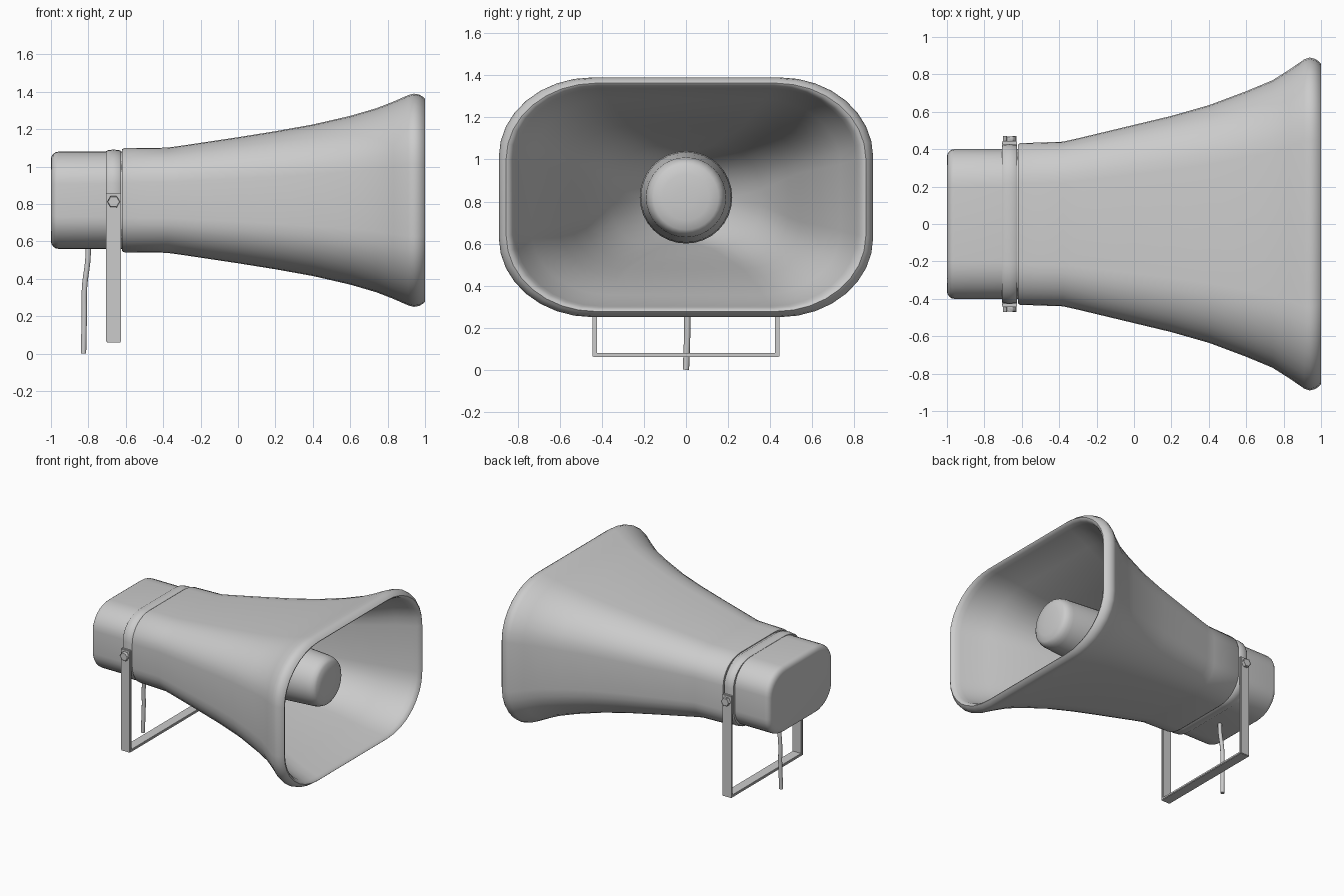
import bpy, bmesh
from math import pi, cos, sin, radians
from mathutils import Vector

if "Cube" in bpy.data.objects:
    bpy.data.objects.remove(bpy.data.objects["Cube"])

ZC = 0.82  # height of the horn axis


def finish(name, bm, angle=35):
    bmesh.ops.recalc_face_normals(bm, faces=bm.faces)
    me = bpy.data.meshes.new(name)
    bm.to_mesh(me)
    bm.free()
    ob = bpy.data.objects.new(name, me)
    bpy.context.collection.objects.link(ob)
    bpy.ops.object.select_all(action='DESELECT')
    ob.select_set(True)
    bpy.context.view_layer.objects.active = ob
    bpy.ops.object.shade_smooth_by_angle(angle=radians(angle))
    return ob


def section(x, hy, hz, fy=0.5, fz=0.66, n=8):
    """Rounded rectangle around the axis; fy, fz are corner fractions."""
    ry, rz = hy * fy, hz * fz
    pts = []
    for k, (sy, sz) in enumerate([(1, 1), (-1, 1), (-1, -1), (1, -1)]):
        for i in range(n + 1):
            a = (k + i / n) * pi / 2
            pts.append(Vector((x, sy * (hy - ry) + ry * cos(a),
                               ZC + sz * (hz - rz) + rz * sin(a))))
    return pts


def loft(name, sections, closed=False, angle=35):
    """Skin a row of cross-sections, capped or joined end to end."""
    bm = bmesh.new()
    rings = [[bm.verts.new(p) for p in s] for s in sections]
    pairs = list(zip(rings, rings[1:]))
    if closed:
        pairs.append((rings[-1], rings[0]))
    else:
        bm.faces.new(rings[0])
        bm.faces.new(rings[-1])
    for a, b in pairs:
        for i in range(len(a)):
            j = (i + 1) % len(a)
            bm.faces.new((a[i], a[j], b[j], b[i]))
    bmesh.ops.remove_doubles(bm, verts=bm.verts, dist=1e-5)
    return finish(name, bm, angle)


def box(name, lo, hi, bevel=0.004):
    bm = bmesh.new()
    bmesh.ops.create_cube(bm, size=1)
    for v in bm.verts:
        v.co = Vector([(l + h) / 2 + c * (h - l) for c, l, h in zip(v.co, lo, hi)])
    bmesh.ops.bevel(bm, geom=bm.edges[:], offset=bevel, segments=2, affect='EDGES')
    return finish(name, bm)


# Flared horn: outer skin, rolled rim, inner skin down to the round throat
outer = [(-0.62, 0.425, 0.272), (-0.61, 0.432, 0.278), (-0.38, 0.44, 0.281),
         (-0.3, 0.458, 0.292), (0, 0.53, 0.337), (0.2, 0.578, 0.369),
         (0.4, 0.635, 0.405), (0.6, 0.71, 0.451), (0.74, 0.768, 0.492),
         (0.83, 0.825, 0.527), (0.91, 0.88, 0.562), (0.94, 0.89, 0.57),
         (0.97, 0.882, 0.565), (0.99, 0.868, 0.552), (1.0, 0.855, 0.543)]
inner = [(0.995, 0.84, 0.535), (0.975, 0.825, 0.525), (0.94, 0.812, 0.518),
         (0.83, 0.775, 0.495), (0.74, 0.735, 0.465), (0.6, 0.675, 0.422),
         (0.4, 0.605, 0.378), (0.2, 0.545, 0.342)]
sections = [section(*s) for s in outer + inner]
sections += [section(0, 0.485, 0.312, 0.53, 0.7), section(-0.38, 0.36, 0.245, 0.65, 0.85),
             section(-0.58, 0.21, 0.21, 1, 1)]
loft("horn", sections, closed=True, angle=50)

# Reflector tube in the mouth, tapered with a rounded nose
tube = [(-0.6, 0.215), (0.1, 0.22), (0.3, 0.215), (0.72, 0.19), (0.75, 0.184),
        (0.775, 0.172), (0.788, 0.155), (0.797, 0.11), (0.802, 0.05)]
loft("reflector_tube", [section(x, r, r, 1, 1) for x, r in tube], angle=50)

# Driver housing with rounded back edge
cap = [(-1.0, 0.36, 0.22), (-0.997, 0.375, 0.235), (-0.988, 0.388, 0.248),
       (-0.975, 0.397, 0.257), (-0.96, 0.4, 0.26), (-0.6, 0.4, 0.26)]
loft("driver_housing", [section(*s) for s in cap])

# Clamp band around the housing
band = [(-0.705, 0.395, 0.255), (-0.705, 0.418, 0.262), (-0.695, 0.425, 0.268),
        (-0.665, 0.428, 0.271), (-0.635, 0.425, 0.268), (-0.625, 0.418, 0.262),
        (-0.625, 0.395, 0.255)]
loft("clamp_band", [section(*s) for s in band], closed=True)

# Mounting bracket: two legs, cross bar and hex bolts
for side, s in (("left", -1), ("right", 1)):
    ys = sorted((s * 0.424, s * 0.445))
    box("bracket_leg_" + side, (-0.705, ys[0], 0.06), (-0.625, ys[1], 0.86))
    bm = bmesh.new()
    bmesh.ops.create_cone(bm, cap_ends=True, segments=6, radius1=0.034,
                          radius2=0.034, depth=0.03)
    for v in bm.verts:
        x, y, z = v.co
        v.co = (-0.665 + y, s * 0.452 + z, 0.812 + x)
    bmesh.ops.bevel(bm, geom=bm.edges[:], offset=0.003, segments=1, affect='EDGES')
    finish("bracket_bolt_" + side, bm)
box("bracket_bar", (-0.705, -0.44, 0.06), (-0.625, 0.44, 0.08))

# Cable hanging from the housing
curve = bpy.data.curves.new("cable", 'CURVE')
curve.dimensions = '3D'
curve.bevel_depth = 0.015
curve.bevel_resolution = 3
curve.use_fill_caps = True
path = [(-0.80, 0, 0.6), (-0.803, 0, 0.5), (-0.82, 0.004, 0.36),
        (-0.822, 0.006, 0.2), (-0.826, 0, 0.0)]
sp = curve.splines.new('BEZIER')
sp.bezier_points.add(len(path) - 1)
for bp, p in zip(sp.bezier_points, path):
    bp.co = p
    bp.handle_left_type = bp.handle_right_type = 'AUTO'
bpy.context.collection.objects.link(bpy.data.objects.new("cable", curve))
